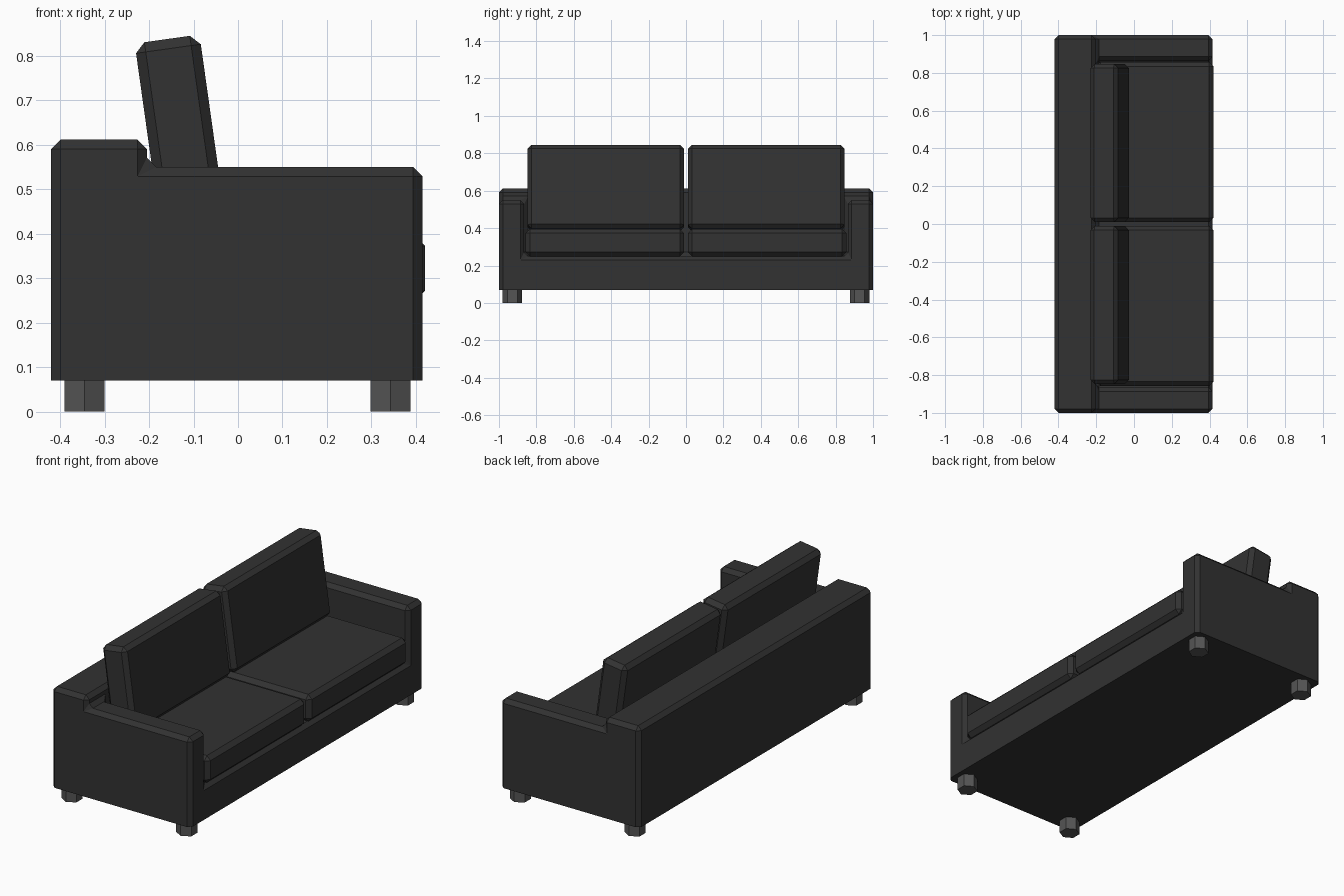
import bpy, bmesh
from math import radians
from mathutils import Matrix, Vector

if "Cube" in bpy.data.objects:
    bpy.data.objects.remove(bpy.data.objects["Cube"])


def material(name, rgb):
    m = bpy.data.materials.new(name)
    m.use_nodes = True
    m.diffuse_color = (*rgb, 1)
    m.node_tree.nodes["Principled BSDF"].inputs["Base Color"].default_value = (*rgb, 1)
    return m


FABRIC = material("charcoal fabric", (0.032, 0.032, 0.032))
LEG = material("grey leg", (0.09, 0.09, 0.09))


def finish(name, bm, mat):
    mesh = bpy.data.meshes.new(name)
    bm.to_mesh(mesh)
    bm.free()
    mesh.materials.append(mat)
    obj = bpy.data.objects.new(name, mesh)
    bpy.context.collection.objects.link(obj)
    return obj


def chamfer(bm, edges, width):
    bmesh.ops.bevel(bm, geom=edges, offset=width, segments=1, profile=0.5,
                    affect='EDGES', clamp_overlap=True)


def cushion(name, center, size, tilt=0):
    bm = bmesh.new()
    bmesh.ops.create_cube(bm, size=1, matrix=Matrix.Diagonal((*size, 1)))
    chamfer(bm, bm.edges[:], 0.022)
    bm.transform(Matrix.Translation(center) @ Matrix.Rotation(radians(tilt), 4, 'Y'))
    return finish(name, bm, FABRIC)


# Frame: base, back and arms joined as one block, chamfered except underneath
xs, ys, zs = (-0.42, -0.205, 0.415), (-1, -0.865, 0.865, 1), (0.07, 0.25, 0.55, 0.612)


def solid(i, j, k):
    if not (0 <= i < 2 and 0 <= j < 3 and 0 <= k < 3):
        return False
    return k == 0 or i == 0 or (k == 1 and j != 1)


bm = bmesh.new()
for i in range(2):
    for j in range(3):
        for k in range(3):
            if not solid(i, j, k):
                continue
            lo = Vector((xs[i], ys[j], zs[k]))
            hi = Vector((xs[i + 1], ys[j + 1], zs[k + 1]))
            for axis in range(3):
                for side in (0, 1):
                    near = [i, j, k]
                    near[axis] += 2 * side - 1
                    if solid(*near):
                        continue
                    u, v = (axis + 1) % 3, (axis + 2) % 3
                    corners = []
                    for a, b in ((0, 0), (1, 0), (1, 1), (0, 1)):
                        p = lo.copy()
                        p[axis] = (lo, hi)[side][axis]
                        p[u], p[v] = (lo, hi)[a][u], (lo, hi)[b][v]
                        corners.append(bm.verts.new(p))
                    bm.faces.new(corners if side else corners[::-1])
bmesh.ops.remove_doubles(bm, verts=bm.verts[:], dist=0.0001)
bmesh.ops.dissolve_limit(bm, angle_limit=0.01, verts=bm.verts[:], edges=bm.edges[:])
chamfer(bm, [e for e in bm.edges if max(v.co.z for v in e.verts) > zs[0] + 0.01], 0.021)
finish("sofa_frame", bm, FABRIC)

# Seat and back cushions, one pair per side
for side, s in (("left", 1), ("right", -1)):
    cushion(side + "_seat_cushion", (0.11, s * 0.434, 0.322), (0.62, 0.846, 0.146))
    cushion(side + "_back_cushion", (-0.128, s * 0.429, 0.614), (0.147, 0.838, 0.452), -8)

# Six-sided legs
for end, x in (("front", 0.343), ("back", -0.345)):
    for side, s in (("left", 1), ("right", -1)):
        bm = bmesh.new()
        bmesh.ops.create_cone(bm, cap_ends=True, segments=6, radius1=0.052, radius2=0.052,
                              depth=0.075, matrix=Matrix.Translation((x, s * 0.928, 0.0375))
                              @ Matrix.Rotation(radians(30 * 0), 4, 'Z'))
        finish(f"{end}_{side}_leg", bm, LEG)
